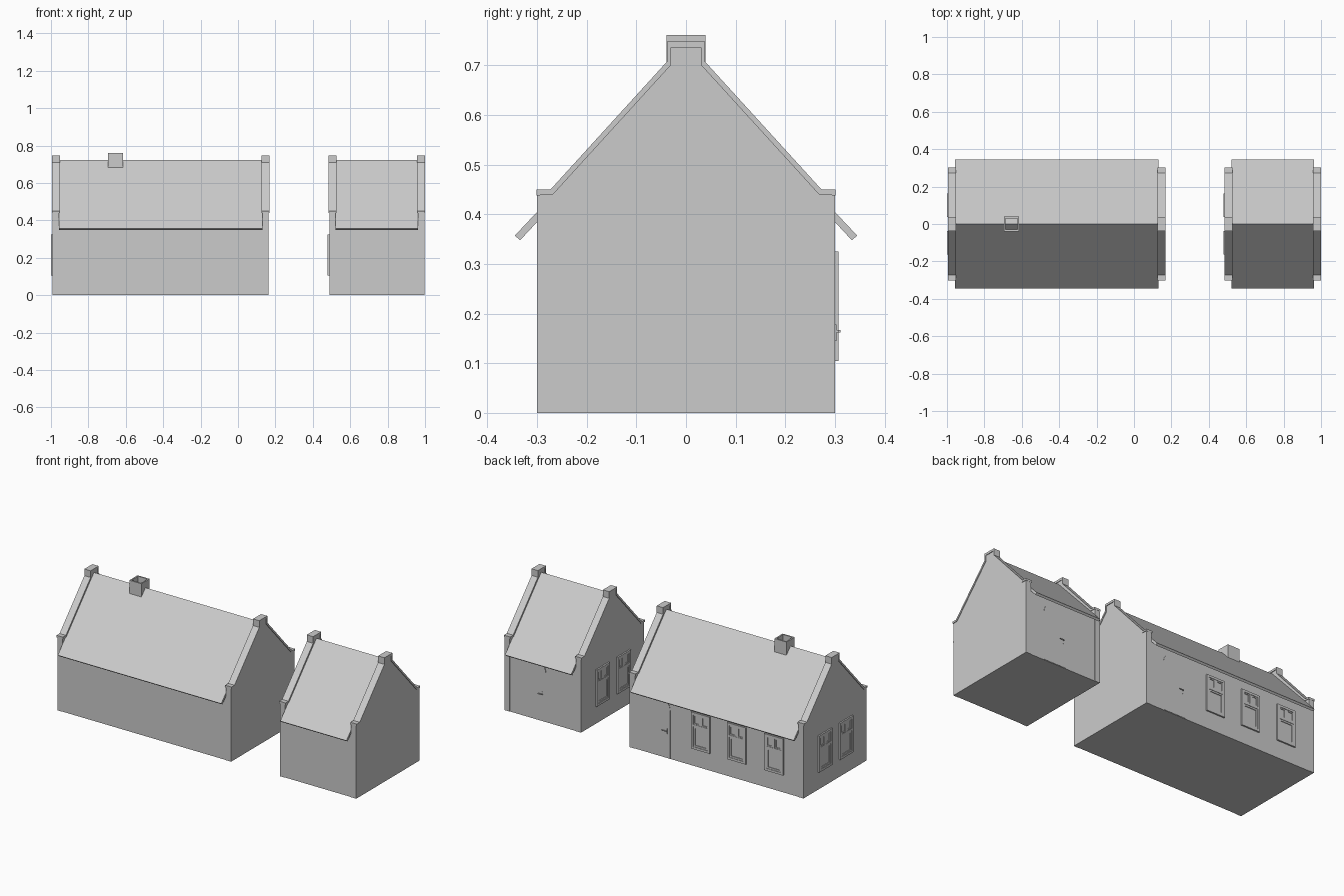
import bpy, bmesh, math
from mathutils import Matrix, Vector

if "Cube" in bpy.data.objects:
    bpy.data.objects.remove(bpy.data.objects["Cube"])


def finish(name, bm, matrix=None):
    if matrix:
        bm.transform(matrix)
    bmesh.ops.recalc_face_normals(bm, faces=bm.faces)
    me = bpy.data.meshes.new(name)
    bm.to_mesh(me)
    bm.free()
    ob = bpy.data.objects.new(name, me)
    bpy.context.collection.objects.link(ob)
    return ob


def add_box(bm, x, y, z):
    m = Matrix.Translation(((x[0] + x[1]) / 2, (y[0] + y[1]) / 2, (z[0] + z[1]) / 2))
    s = Matrix.Diagonal((x[1] - x[0], y[1] - y[0], z[1] - z[0], 1))
    return bmesh.ops.create_cube(bm, size=1, matrix=m @ s)["verts"]


def prism(name, points, direction, matrix=None):
    bm = bmesh.new()
    face = bm.faces.new([bm.verts.new(p) for p in points])
    ext = bmesh.ops.extrude_face_region(bm, geom=[face], use_keep_orig=True)["geom"]
    for v in ext:
        if isinstance(v, bmesh.types.BMVert):
            v.co += Vector(direction)
    return finish(name, bm, matrix)


def profile_x(name, half, x0, x1):
    """Extrude a (y, z) half profile, mirrored over y = 0, along x."""
    pts = half + [(-y, z) for y, z in reversed(half) if y > 0]
    return prism(name, [(x0, y, z) for y, z in pts], (x1 - x0, 0, 0))


# Half profiles of the gable wall and its coping
WALL = [(0.3, 0), (0.3, 0.44), (0.268, 0.44), (0.031, 0.7), (0.031, 0.735)]
COPING = [(0.3, 0.44), (0.301, 0.45), (0.273, 0.45), (0.038, 0.708), (0.038, 0.748)]
COPING_IN = [(-0.031, 0.735), (-0.031, 0.7), (-0.268, 0.44), (-0.3, 0.44)]


def coping(name, x0, x1):
    outer = COPING[1:] + [(-y, z) for y, z in reversed(COPING[1:])]
    inner = [(-0.301, 0.438)] + COPING_IN[::-1][1:] + [(-y, z) for y, z in COPING_IN[:-1]] + [(0.301, 0.438)]
    return prism(name, [(x0, y, z) for y, z in outer + inner], (x1 - x0, 0, 0))


def window(name, matrix):
    bm = bmesh.new()
    w, z0, z1 = 0.062, 0.105, 0.325

    def ring(a, b, lo, hi, t, d):
        add_box(bm, (a, a + t), (-0.01, d), (lo, hi))
        add_box(bm, (b - t, b), (-0.01, d), (lo, hi))
        add_box(bm, (a + t, b - t), (-0.01, d), (lo, lo + t))
        add_box(bm, (a + t, b - t), (-0.01, d), (hi - t, hi))

    ring(-w, w, z0, z1, 0.014, 0.008)                                  # outer frame
    add_box(bm, (-0.048, 0.048), (-0.01, 0.0075), (0.24, 0.253))       # transom
    add_box(bm, (-0.006, 0.006), (-0.01, 0.0065), (0.253, 0.311))      # mullion
    ring(-0.048, 0.048, 0.119, 0.24, 0.010, 0.005)                     # lower sash
    ring(-0.048, -0.006, 0.253, 0.311, 0.007, 0.005)                   # upper sashes
    ring(0.006, 0.048, 0.253, 0.311, 0.007, 0.005)
    add_box(bm, (-0.048, 0.048), (-0.01, 0.001), (0.119, 0.311))       # glass
    finish(name, bm, matrix)


def door(name, x):
    # Arched leaf, just proud of the wall
    r, spring = 0.076, 0.29
    pts = [(x - r, 0.275, 0.002), (x + r, 0.275, 0.002)]
    pts += [(x + r * math.cos(math.pi * i / 16), 0.275, spring + r * math.sin(math.pi * i / 16))
            for i in range(17)]
    prism(name, pts, (0, 0.0255, 0))
    # Back plate and lever handle
    bm = bmesh.new()
    hx = x - r + 0.022
    add_box(bm, (hx - 0.004, hx + 0.004), (0.3, 0.303), (0.145, 0.178))
    add_box(bm, (hx - 0.003, hx + 0.003), (0.302, 0.311), (0.162, 0.167))
    add_box(bm, (hx - 0.003, hx + 0.026), (0.307, 0.311), (0.162, 0.167))
    finish(name + "_handle", bm)


def house(tag, x0, x1, door_x, back_windows):
    t = 0.034
    # Long walls, set in slightly from the gables
    bm = bmesh.new()
    add_box(bm, (x0 + t, x1 - t), (-0.298, 0.298), (0, 0.392))
    finish(tag + "_walls", bm)
    # Gables with copings
    for side, a in (("left", x0), ("right", x1 - t)):
        profile_x(f"{tag}_{side}_gable", WALL, a, a + t)
        coping(f"{tag}_{side}_coping", a - 0.004, a + t + 0.004)
    # Roof slab
    top = [(0.345, 0.357), (0, 0.723)]
    under = [(0, 0.705), (0.334, 0.348)]
    pts = [top[0], top[1], (-0.345, 0.357), (-0.334, 0.348), under[0], under[1]]
    prism(tag + "_roof", [(x0 + t, y, z) for y, z in pts], (x1 - x0 - 2 * t, 0, 0))
    # Openings
    door(tag + "_door", door_x)
    for i, x in enumerate(back_windows):
        window(f"{tag}_back_window_{i + 1}", Matrix.Translation((x, 0.299, 0)))
    for i, y in enumerate((-0.1, 0.1)):
        window(f"{tag}_end_window_{i + 1}",
               Matrix.Translation((x0 - 0.001, y, 0)) @ Matrix.Rotation(math.pi / 2, 4, "Z"))


house("long_house", -0.991, 0.164, -0.028, (-0.31, -0.55, -0.797))
house("small_house", 0.488, 0.996, 0.797, ())

# Hollow chimney
bm = bmesh.new()
add_box(bm, (-0.695, -0.615), (-0.039, 0.039), (0.68, 0.761))
bm.faces.ensure_lookup_table()
cap = max(bm.faces, key=lambda f: f.calc_center_median().z)
bmesh.ops.inset_region(bm, faces=[cap], thickness=0.012)
hole = bmesh.ops.extrude_discrete_faces(bm, faces=[cap])["faces"][0]
bmesh.ops.translate(bm, verts=hole.verts, vec=(0, 0, -0.07))
finish("chimney", bm)
